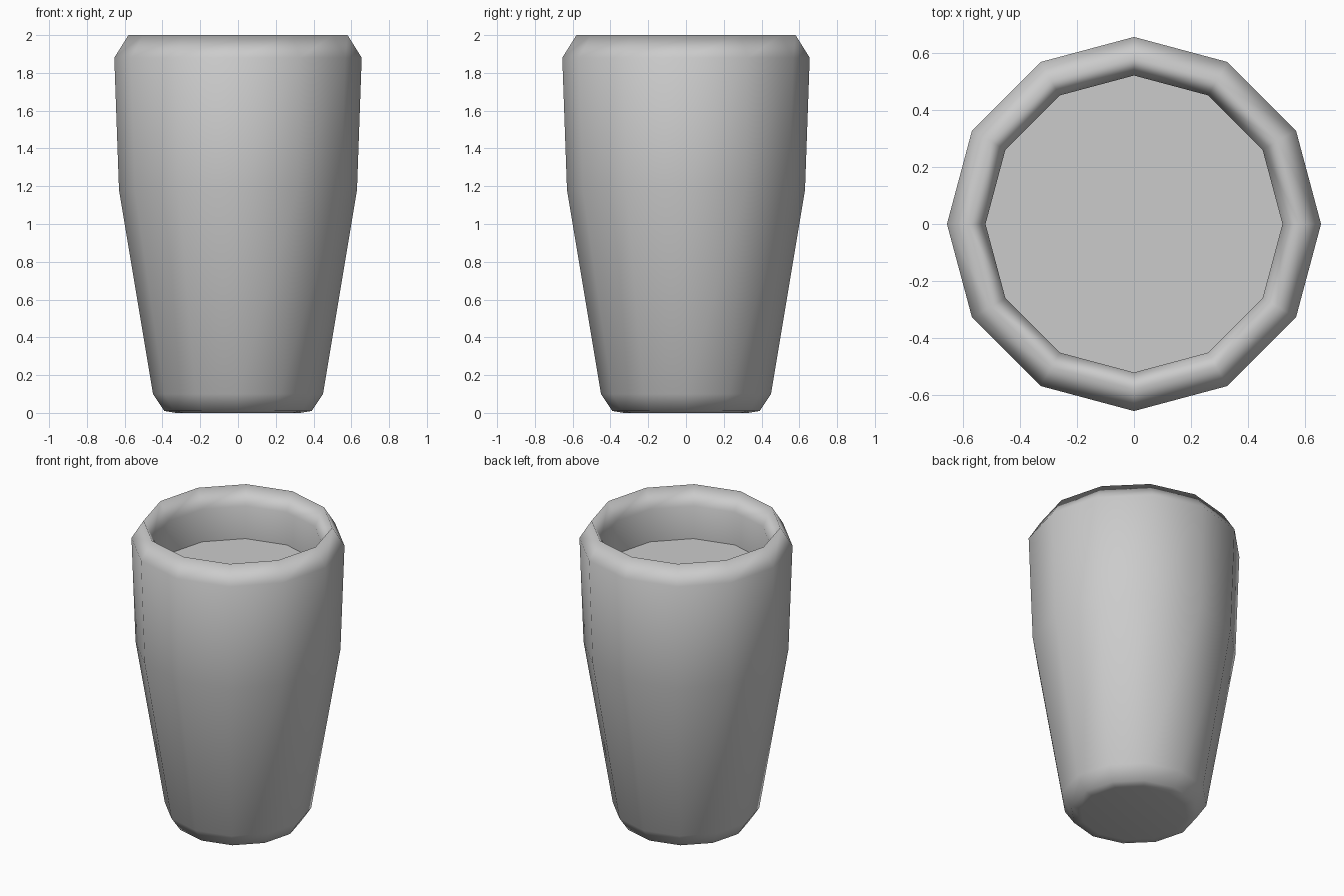
import bpy
import bmesh
from math import cos, sin, tau

if "Cube" in bpy.data.objects:
    bpy.data.objects.remove(bpy.data.objects["Cube"])

SIDES = 12

grey = bpy.data.materials.new("light_grey")
grey.diffuse_color = (0.6, 0.6, 0.6, 1.0)
grey.use_nodes = True
grey.node_tree.nodes["Principled BSDF"].inputs["Base Color"].default_value = grey.diffuse_color


def lathe(name, profile, cap_start=False, cap_end=False, smooth=True):
    """Turn a (radius, height) profile around z."""
    bm = bmesh.new()
    rings = [[bm.verts.new((r * cos(tau * i / SIDES), r * sin(tau * i / SIDES), z))
              for i in range(SIDES)] for r, z in profile]
    for low, high in zip(rings, rings[1:]):
        for i in range(SIDES):
            j = (i + 1) % SIDES
            bm.faces.new((low[i], low[j], high[j], high[i]))
    if cap_start:
        bm.faces.new(rings[0][::-1])
    if cap_end:
        bm.faces.new(rings[-1])
    for face in bm.faces:
        face.smooth = smooth
    mesh = bpy.data.meshes.new(name)
    bm.to_mesh(mesh)
    bm.free()
    mesh.materials.append(grey)
    obj = bpy.data.objects.new(name, mesh)
    bpy.context.collection.objects.link(obj)
    return obj


# Tapered cup: base, outer wall, bevelled rim, inner wall
lathe("cup_body", [
    (0.33, 0.0), (0.39, 0.01), (0.45, 0.10), (0.63, 1.18), (0.655, 1.88),
    (0.58, 2.0), (0.52, 1.88), (0.52, 1.66),
], cap_start=True)

# Flat surface of the drink inside the cup
lathe("drink_surface", [(0.52, 1.66)], cap_end=True, smooth=False)
